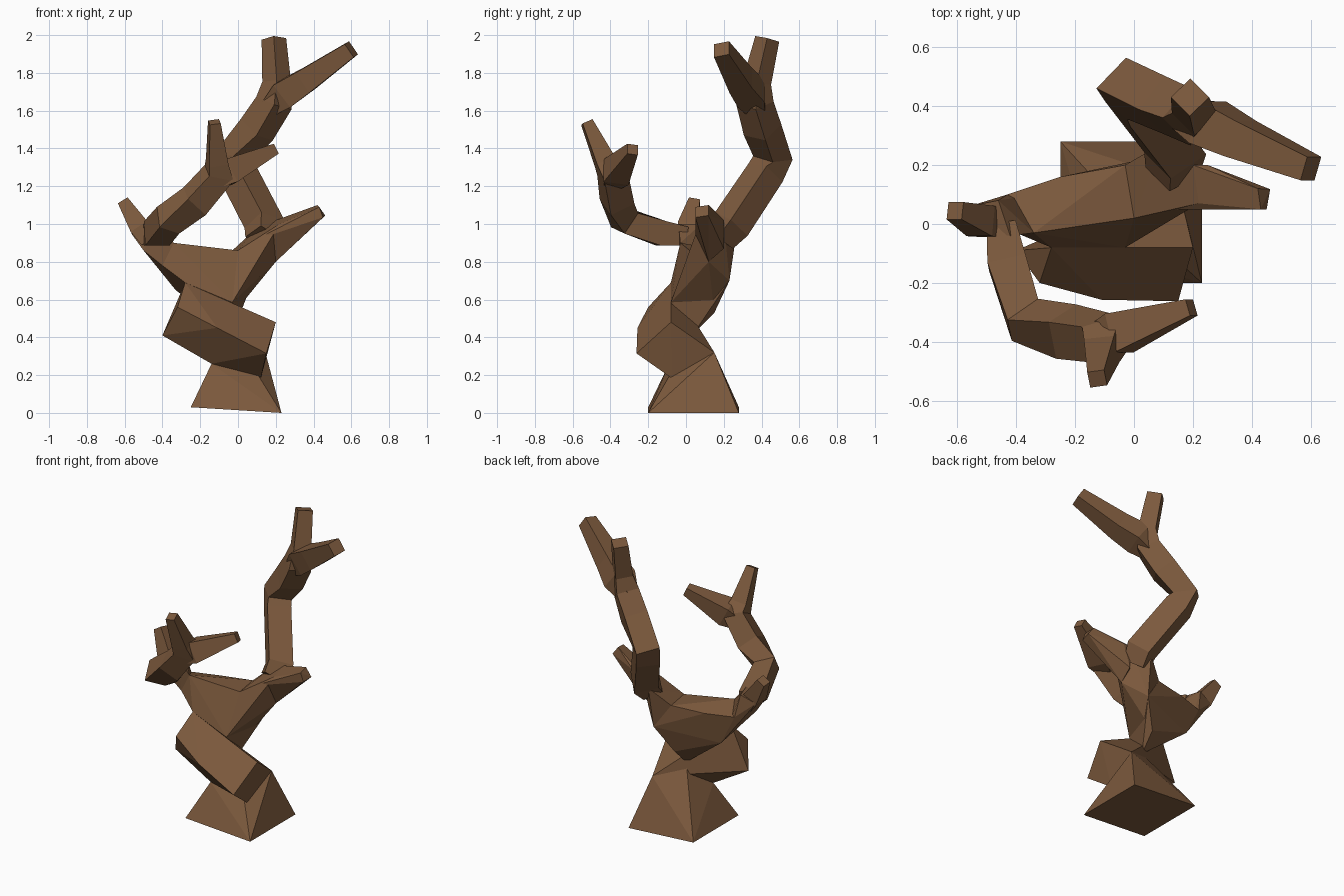
import bpy, bmesh
from mathutils import Vector

if "Cube" in bpy.data.objects:
    bpy.data.objects.remove(bpy.data.objects["Cube"])

bark = bpy.data.materials.new("bark")
bark.diffuse_color = (0.2, 0.1, 0.046, 1)
bark.use_nodes = True
bark.node_tree.nodes["Principled BSDF"].inputs["Base Color"].default_value = bark.diffuse_color


def finish(name, bm):
    bmesh.ops.recalc_face_normals(bm, faces=bm.faces)
    mesh = bpy.data.meshes.new(name)
    bm.to_mesh(mesh)
    bm.free()
    mesh.materials.append(bark)
    bpy.context.collection.objects.link(bpy.data.objects.new(name, mesh))


def hull(name, points):
    """Faceted lump wrapped around a few corner points."""
    bm = bmesh.new()
    for p in points:
        bm.verts.new(p)
    bmesh.ops.convex_hull(bm, input=bm.verts)
    loose = [v for v in bm.verts if not v.link_faces]
    bmesh.ops.delete(bm, geom=loose, context='VERTS')
    bmesh.ops.dissolve_limit(bm, angle_limit=0.08, verts=bm.verts, edges=bm.edges)
    finish(name, bm)


def limb(name, nodes, hint):
    """Four-sided tapering tube; nodes are (x, y, z, half width)."""
    bm = bmesh.new()
    pts = [Vector(n[:3]) for n in nodes]
    rings = []
    for i, p in enumerate(pts):
        t = Vector()
        if i > 0:
            t += (p - pts[i - 1]).normalized()
        if i < len(pts) - 1:
            t += (pts[i + 1] - p).normalized()
        t.normalize()
        s = t.cross(Vector(hint)).normalized()
        o = t.cross(s)
        r = nodes[i][3]
        rings.append([bm.verts.new(p + r * (a * s + b * o))
                      for a, b in ((1, 1), (-1, 1), (-1, -1), (1, -1))])
    for a, b in zip(rings, rings[1:]):
        for k in range(4):
            bm.faces.new((a[k], a[(k + 1) % 4], b[(k + 1) % 4], b[k]))
    bm.faces.new(rings[0])
    bm.faces.new(rings[-1])
    finish(name, bm)


# Flared foot of the trunk
A, B, C, D = (-.14, -.09, .26), (.12, -.07, .18), (.145, .15, .32), (-.03, .04, .42)
hull("trunk_foot", [(-.25, -.2, .03), (.23, -.2, 0), (.23, .28, 0), (-.25, .28, .03), A, B, C, D])

# Twisted middle of the trunk, leaning left and forward
P, Q, R, S = (.15, -.262, .315), (.2, -.08, .48), (-.32, -.2, .56), (-.4, -.09, .41)
U, V, W = (-.11, -.257, .45), (-.03, -.08, .585), (-.28, -.08, .69)
hull("trunk_middle", [A, B, C, D, P, Q, R, S, U, V, W])

# Saddle-shaped crown in two halves sharing a middle section
middle = [V, (0, .02, .86), (-.03, .2, .86), (.08, .23, .7), (-.02, .15, .53)]
left_end = [(-.34, -.03, .9), (-.4, -.03, .78), (-.43, .1, .85), (-.33, .1, .65)]
right_end = [(.22, .07, 1.0), (.2, .12, .8), (.2, .2, 1.02), (.08, .05, .91)]
hull("crown_left", middle + left_end + [W, D, (-.22, -.01, .865), (-.25, .16, .85)])
hull("crown_right", middle + right_end + [(.09, .27, .97)])

# Short right branch growing out of the crown
hull("right_branch", right_end + [(.25, .2, 1.02), (.2, .2, .87), (.43, .05, 1.09),
                                  (.42, .12, 1.1), (.462, .118, 1.045), (.45, .05, 1.035)])

# Left fork with a small upright twig
hull("left_fork", left_end + [(-.5, -.03, .86), (-.565, -.02, .95), (-.56, .06, .96),
                              (-.46, .08, 1.0), (-.42, -.04, 1.0)])
limb("left_fork_twig", [(-.47, .0, .91, .045), (-.52, .01, .98, .052),
                        (-.607, .045, 1.12, .03)], (0, 1, 0))

# Long left limb curling forward, splitting into two twigs
limb("left_limb", [(-.45, .0, .935, .05), (-.43, -.13, .95, .066), (-.37, -.325, 1.02, .065),
                   (-.23, -.365, 1.12, .07), (-.1, -.39, 1.27, .068),
                   (-.11, -.43, 1.33, .052), (-.125, -.525, 1.54, .029)], (1, .2, 0))
limb("left_limb_twig", [(-.14, -.395, 1.22, .04), (-.05, -.37, 1.275, .068),
                        (.195, -.283, 1.395, .029)], (0, 1, 0))

# Tall back limb with its elbow and two end twigs
limb("back_limb", [(.13, .18, .93, .065), (.14, .24, 1.0, .076), (.0, .42, 1.27, .073),
                   (-.025, .46, 1.35, .074), (.1, .405, 1.5, .073), (.19, .365, 1.64, .07),
                   (.205, .375, 1.75, .054), (.19, .43, 1.98, .046)], (1, 1, 0))
limb("back_limb_twig", [(.16, .375, 1.61, .045), (.25, .345, 1.69, .074), (.36, .29, 1.76, .064),
                        (.6, .188, 1.925, .042)], (0, 1, 0))
